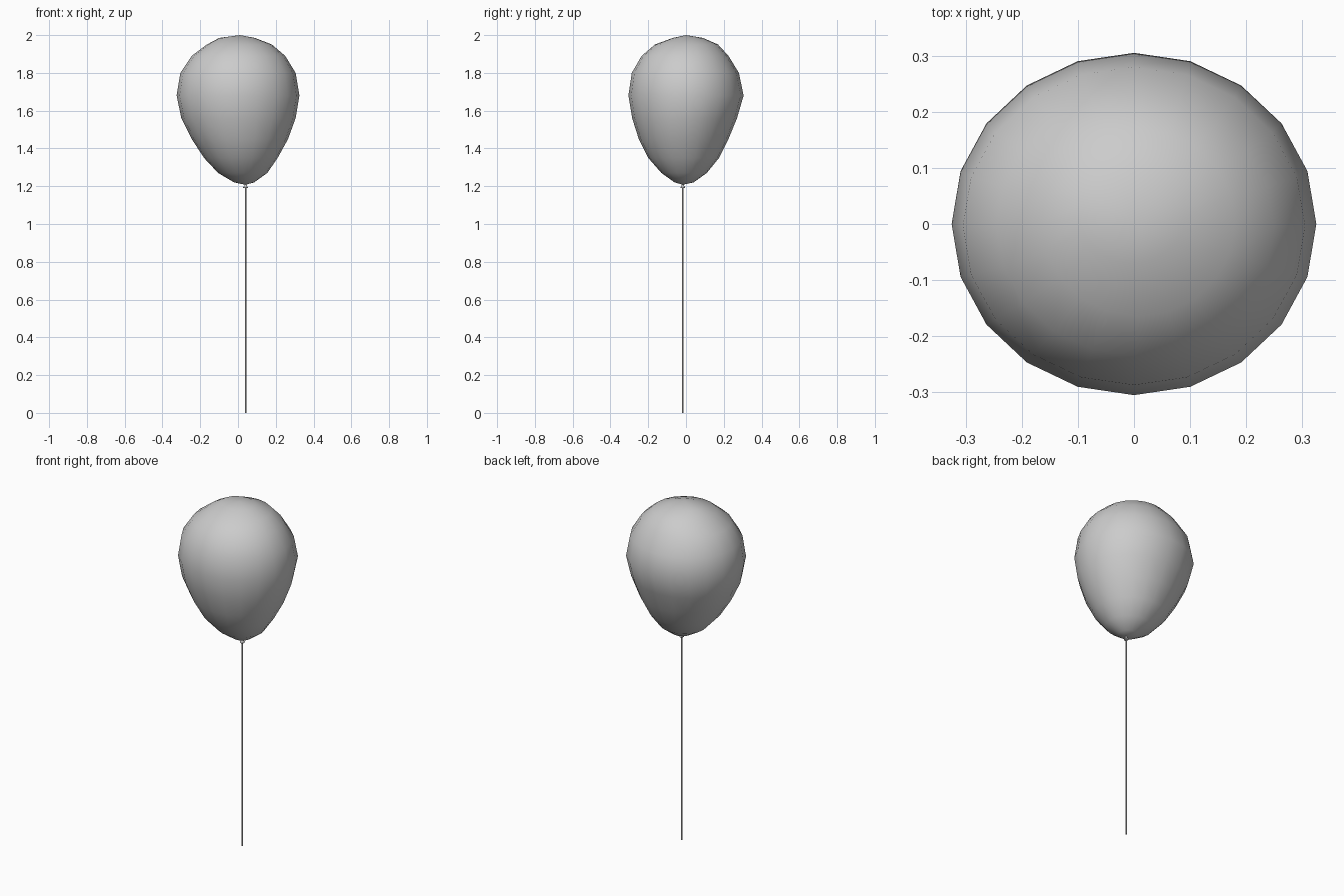
import bpy, bmesh
from math import sin, cos, pi

if "Cube" in bpy.data.objects:
    bpy.data.objects.remove(bpy.data.objects["Cube"])


def loft(name, rings, sides, bottom, top):
    """Skin (z, xmin, xmax, ymin, ymax) rings from top to bottom, closed at two poles."""
    bm = bmesh.new()
    loops = []
    for z, x0, x1, y0, y1 in rings:
        cx, cy, rx, ry = (x0 + x1) / 2, (y0 + y1) / 2, (x1 - x0) / 2, (y1 - y0) / 2
        loops.append([bm.verts.new((cx + rx * cos(2 * pi * i / sides),
                                    cy + ry * sin(2 * pi * i / sides), z))
                      for i in range(sides)])
    t, b = bm.verts.new(top), bm.verts.new(bottom)
    for i in range(sides):
        j = (i + 1) % sides
        bm.faces.new((t, loops[0][i], loops[0][j]))
        for u, l in zip(loops, loops[1:]):
            bm.faces.new((u[i], l[i], l[j], u[j]))
        bm.faces.new((b, loops[-1][j], loops[-1][i]))
    bmesh.ops.recalc_face_normals(bm, faces=bm.faces)
    for f in bm.faces:
        f.smooth = True
    mesh = bpy.data.meshes.new(name)
    bm.to_mesh(mesh)
    bm.free()
    ob = bpy.data.objects.new(name, mesh)
    bpy.context.collection.objects.link(ob)
    return ob


def round_rings(profile, x, y):
    return [(z, x - r, x + r, y - r, y + r) for z, r in profile]


SX, SY = 0.04, -0.017  # string axis

# Balloon: slightly lopsided teardrop
loft("balloon", [
    (1.985, -0.10, 0.09, -0.07, 0.09),
    (1.95, -0.165, 0.18, -0.165, 0.17),
    (1.89, -0.245, 0.25, -0.235, 0.225),
    (1.80, -0.305, 0.305, -0.287, 0.28),
    (1.68, -0.325, 0.325, -0.305, 0.305),
    (1.56, -0.30, 0.305, -0.285, 0.27),
    (1.45, -0.245, 0.265, -0.25, 0.225),
    (1.35, -0.18, 0.21, -0.20, 0.175),
    (1.27, -0.105, 0.155, -0.13, 0.11),
    (1.22, -0.02, 0.085, -0.06, 0.04),
], 20, (SX, SY, 1.208), (0.01, 0.0, 2.0))

# Knot: narrow neck flaring to a small lip
loft("knot", round_rings([(1.215, 0.005), (1.203, 0.006), (1.195, 0.013), (1.19, 0.012)], SX, SY),
     10, (SX, SY, 1.194), (SX, SY, 1.218))

# String
bpy.ops.mesh.primitive_cylinder_add(vertices=8, radius=0.004, depth=1.2, location=(SX, SY, 0.6))
bpy.context.object.name = "string"
bpy.ops.object.shade_smooth_by_angle()
